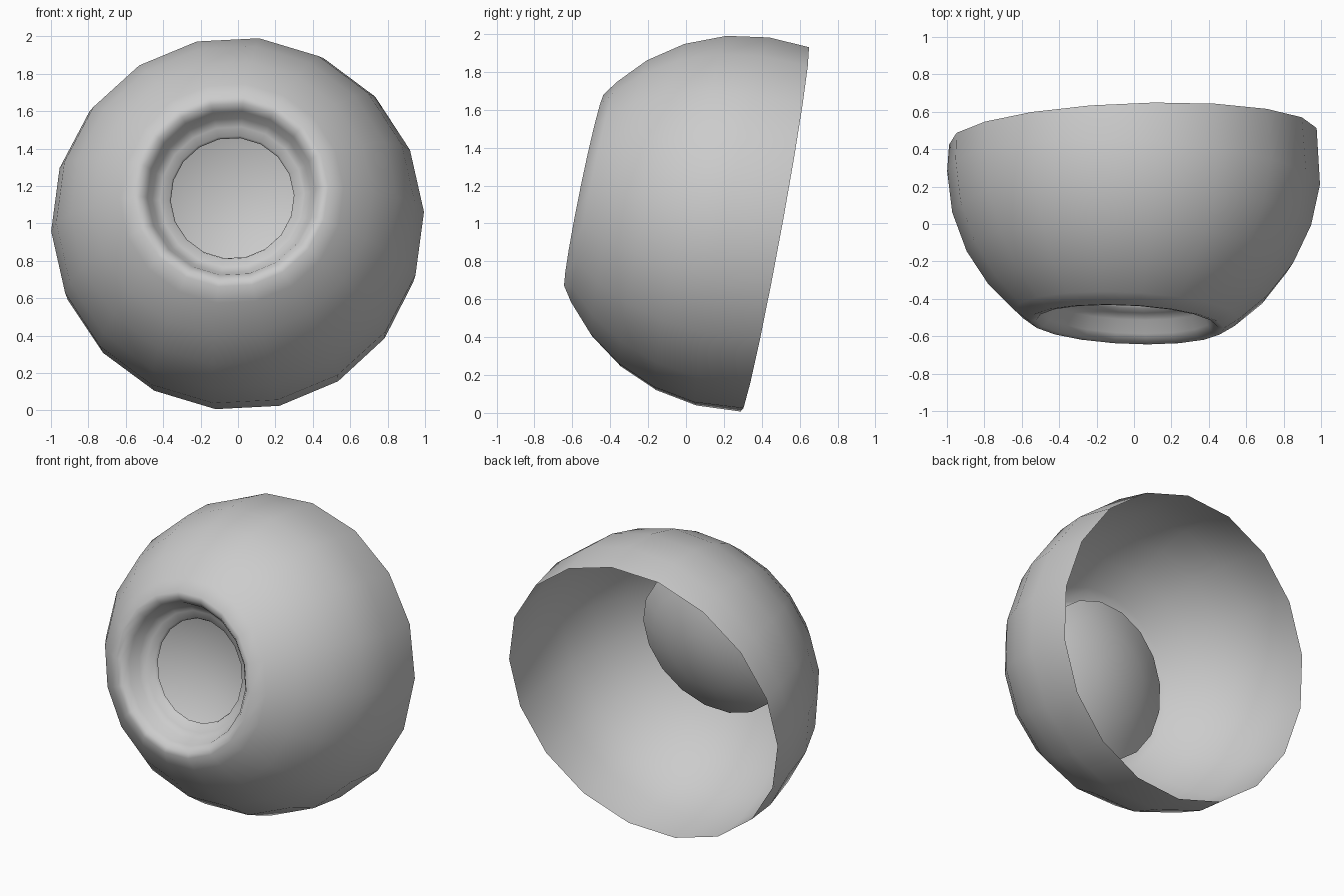
import bpy, bmesh
from math import sin, cos, radians, sqrt
from mathutils import Vector

if "Cube" in bpy.data.objects:
    bpy.data.objects.remove(bpy.data.objects["Cube"])

SIDES = 18
CENTRE = Vector((0, 0.298, 1.0))
FRONT_AXIS = Vector((0.045, 0.98, -0.20)).normalized()   # axis of the front recess
RIM_AXIS = Vector((-0.035, 0.98, -0.18)).normalized()    # axis of the open back


def ring(bm, centre, axis, r, t):
    """One circle of vertices, r from the axis and t along it."""
    up = (Vector((0, 0, 1)) - axis * axis.z).normalized()
    right = up.cross(-axis)
    verts = []
    for i in range(SIDES):
        a = radians(7 + 360 / SIDES * i)
        verts.append(bm.verts.new(centre + axis * t + (right * sin(a) + up * cos(a)) * r))
    return verts


def lathe(name, centre, rings, tip=None):
    """Skin a list of (axis, r, t) circles, optionally closed with a tip point."""
    bm = bmesh.new()
    loops = [ring(bm, centre, *s) for s in rings]
    for a, b in zip(loops, loops[1:]):
        for i in range(SIDES):
            j = (i + 1) % SIDES
            bm.faces.new((a[i], a[j], b[j], b[i]))
    if tip is not None:
        p = bm.verts.new(centre + rings[-1][0] * tip)
        for i in range(SIDES):
            bm.faces.new((loops[-1][i], loops[-1][(i + 1) % SIDES], p))
    bmesh.ops.recalc_face_normals(bm, faces=bm.faces)
    # make the front-most face point to the front
    front = min(bm.faces, key=lambda f: f.calc_center_median().y)
    if front.normal.y > 0:
        bmesh.ops.reverse_faces(bm, faces=bm.faces)
    for f in bm.faces:
        f.smooth = True
    me = bpy.data.meshes.new(name)
    bm.to_mesh(me)
    bm.free()
    ob = bpy.data.objects.new(name, me)
    bpy.context.collection.objects.link(ob)
    return ob


# Open round shell, running from the back rim to the front lip and into the recess
shell = [(RIM_AXIS, sin(radians(100)), -cos(radians(100)))]
for d in (87, 74, 61, 48.5, 37):
    shell.append((FRONT_AXIS, sin(radians(d)), -cos(radians(d))))
recess = [(0.522, -0.853), (0.485, -0.848), (0.45, -0.81), (0.425, -0.74),
          (0.385, -0.71), (0.338, -0.695), (0.33, -0.675)]
shell += [(FRONT_AXIS, r, t) for r, t in recess]
lathe("round_shell", CENTRE, shell)

# Curved disc behind the opening, bulging towards the back
R, EDGE = 0.95, 0.51
base = sqrt(R * R - EDGE * EDGE)
disc = [(RIM_AXIS, r, sqrt(R * R - r * r) - base) for r in (EDGE, 0.40, 0.27, 0.13)]
lathe("inner_disc", CENTRE + Vector((0.02, -0.615, 0.07)), disc, tip=R - base)
